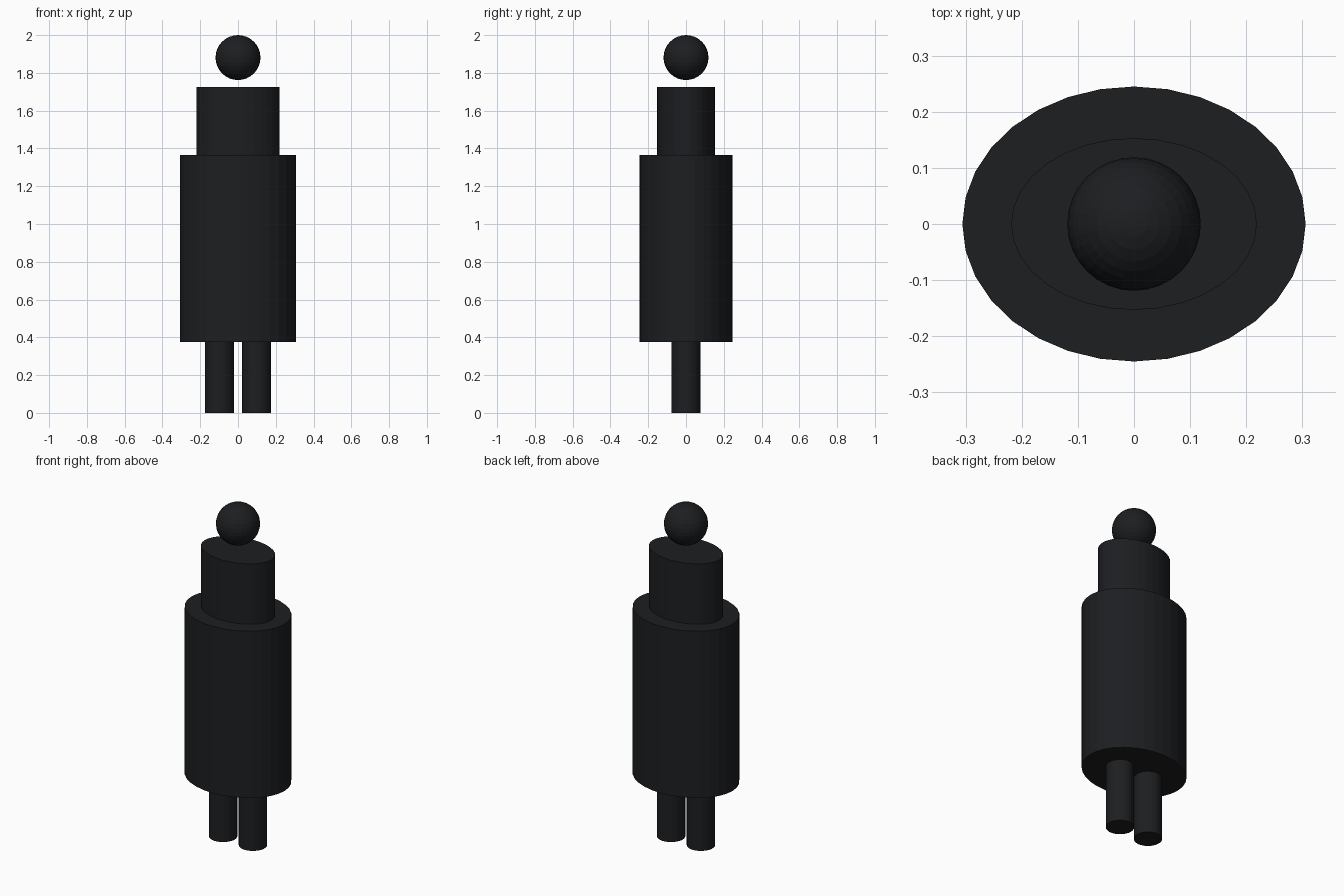
import bpy

if "Cube" in bpy.data.objects:
    bpy.data.objects.remove(bpy.data.objects["Cube"])

dark = bpy.data.materials.new("dark")
dark.diffuse_color = (0.012, 0.013, 0.015, 1)
dark.use_nodes = True
dark.node_tree.nodes["Principled BSDF"].inputs["Base Color"].default_value = dark.diffuse_color


def column(name, x, rx, ry, z0, z1):
    """Upright elliptical cylinder between two heights."""
    bpy.ops.mesh.primitive_cylinder_add(vertices=32, radius=1, depth=1,
                                        location=(x, 0, (z0 + z1) / 2))
    ob = bpy.context.object
    ob.name = name
    ob.scale = (rx, ry, z1 - z0)
    bpy.ops.object.transform_apply(location=False, rotation=False, scale=True)
    ob.data.materials.append(dark)
    return ob


# legs
for side, label in ((-1, "left"), (1, "right")):
    column(label + "_leg", side * 0.098, 0.0765, 0.0765, 0, 0.376)

# long lower body and narrower chest
column("lower_body", 0, 0.306, 0.245, 0.376, 1.366)
column("chest", 0, 0.219, 0.153, 1.366, 1.724)

# floating head
bpy.ops.mesh.primitive_uv_sphere_add(segments=32, ring_count=16, radius=0.119,
                                     location=(0, 0, 1.881))
head = bpy.context.object
head.name = "head"
head.data.materials.append(dark)
